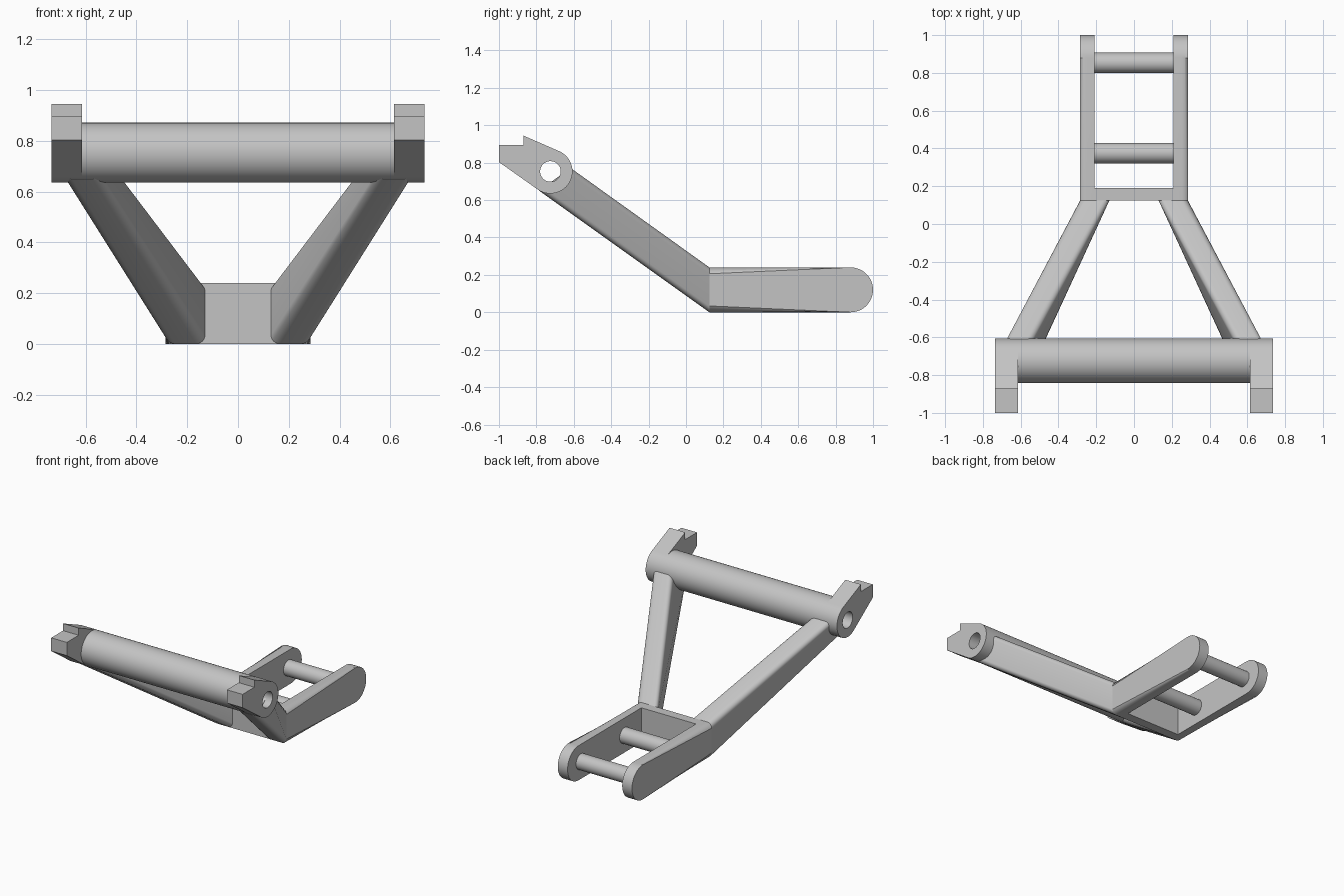
import bpy, bmesh
from math import sin, cos, pi, radians
from mathutils import Vector

cube = bpy.data.objects.get("Cube")
if cube:
    bpy.data.objects.remove(cube, do_unlink=True)

COLOUR = (0.55, 0.55, 0.55, 1)
grey = bpy.data.materials.new("plain grey")
grey.use_nodes = True
grey.diffuse_color = COLOUR
grey.node_tree.nodes["Principled BSDF"].inputs["Base Color"].default_value = COLOUR

AXIS_Y, AXIS_Z, TUBE_R, HOLE_R = -0.725, 0.753, 0.118, 0.055
HALF_W = 0.735          # half width of the pivot tube
HEIGHT = 0.24           # height of the rear fork
JOINT_Y = 0.125         # where arms meet the fork


def arc(cy, cz, r, a0, a1, n):
    """Points (y, z) along an arc, angles in degrees."""
    angles = [radians(a0 + (a1 - a0) * i / n) for i in range(n + 1)]
    return [(cy + r * cos(a), cz + r * sin(a)) for a in angles]


def finish(name, bm, mirror=False):
    bmesh.ops.recalc_face_normals(bm, faces=bm.faces)
    mesh = bpy.data.meshes.new(name)
    bm.to_mesh(mesh)
    bm.free()
    mesh.materials.append(grey)
    obj = bpy.data.objects.new(name, mesh)
    bpy.context.collection.objects.link(obj)
    bpy.ops.object.select_all(action='DESELECT')
    obj.select_set(True)
    bpy.context.view_layer.objects.active = obj
    bpy.ops.object.shade_smooth_by_angle(angle=radians(32))
    if mirror:
        obj.modifiers.new("other side", 'MIRROR')
    return obj


def loft(loops, cap=True, closed=False):
    """Skin a row of equal-length point loops."""
    bm = bmesh.new()
    rows = [[bm.verts.new(p) for p in loop] for loop in loops]
    pairs = list(zip(rows, rows[1:]))
    if closed:
        pairs.append((rows[-1], rows[0]))
    for a, b in pairs:
        for i in range(len(a)):
            j = (i + 1) % len(a)
            bm.faces.new((a[i], a[j], b[j], b[i]))
    if cap:
        bm.faces.new(rows[0])
        bm.faces.new(rows[-1])
    return bm


def extrude_x(profile, x0, x1):
    return loft([[(x, y, z) for y, z in profile] for x in (x0, x1)])


# Hollow pivot tube
outer, inner = (arc(AXIS_Y, AXIS_Z, r, 0, 360, 64)[:-1] for r in (TUBE_R, HOLE_R))
rings = [(outer, -HALF_W), (outer, HALF_W), (inner, HALF_W), (inner, -HALF_W)]
finish("pivot_tube", loft([[(x, y, z) for y, z in ring] for ring, x in rings],
                          cap=False, closed=True))

# Stepped lugs hugging the tube ends
lug = [(-1, 0.803), (-1, 0.895), (-0.87, 0.895), (-0.87, 0.945)]
lug += arc(AXIS_Y, AXIS_Z, TUBE_R, 67.5, 236.25, 30)
finish("stop_lugs", extrude_x(lug, 0.615, HALF_W), mirror=True)

# Slanted arms: rounded box section lofted from the fork to the tube
unit = []
for cu, cv, start in ((1, 1, 0), (0, 1, 90), (0, 0, 180), (1, 0, 270)):
    ru, rv = 0.23, 0.14
    for k in range(7):
        a = radians(start + 15 * k)
        unit.append((abs(cu - ru) + ru * cos(a), abs(cv - rv) + rv * sin(a)))


def section(x0, x1, bottom, top):
    bottom, top = Vector((0, *bottom)), Vector((0, *top))
    return [bottom.lerp(top, v) + Vector((x0 + (x1 - x0) * u, 0, 0)) for u, v in unit]


near = section(0.13, 0.285, (JOINT_Y, 0), (JOINT_Y, HEIGHT))
far = section(0.54, 0.688, (-0.785, 0.65), (-0.618, 0.772))
finish("slanted_arms", loft([near, far]), mirror=True)

# Fork side plates with round ends and softened outer rim
R = HEIGHT / 2
plate = [(JOINT_Y, 0)] + arc(1 - R, R, R, -90, 90, 24) + [(JOINT_Y, HEIGHT)]
bm = extrude_x(plate, 0.21, 0.285)
rim = [e for e in bm.edges
       if all(v.co.x > 0.28 for v in e.verts)
       and not all(v.co.y < JOINT_Y + 0.01 for v in e.verts)]
bmesh.ops.bevel(bm, geom=rim, offset=0.034, segments=6, profile=0.5, affect='EDGES')
finish("fork_plates", bm, mirror=True)

# Cross plate joining the fork
cross = [(JOINT_Y, 0), (0.19, 0), (0.19, HEIGHT), (JOINT_Y, HEIGHT)]
finish("cross_plate", extrude_x(cross, -0.25, 0.25))

# Round rods across the fork
for name, y in (("front_rod", 0.375), ("rear_rod", 0.853)):
    finish(name, extrude_x(arc(y, R, 0.054, 0, 360, 40)[:-1], -0.22, 0.22))
